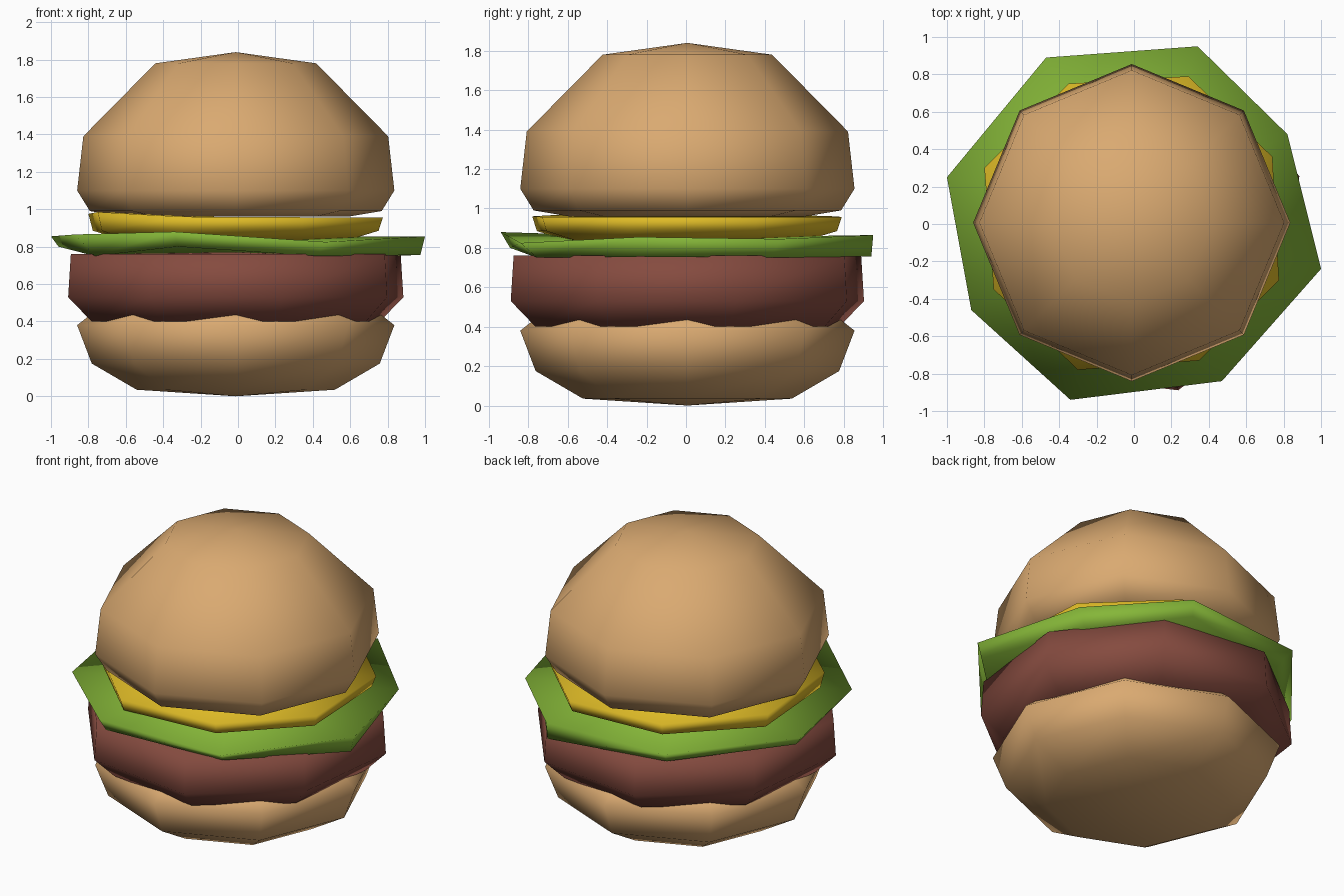
import bpy, bmesh, math

if "Cube" in bpy.data.objects:
    bpy.data.objects.remove(bpy.data.objects["Cube"], do_unlink=True)


def material(name, colour):
    m = bpy.data.materials.new(name)
    m.use_nodes = True
    m.diffuse_color = (*colour, 1)
    m.node_tree.nodes["Principled BSDF"].inputs["Base Color"].default_value = (*colour, 1)
    return m


def octagon(radius, z, turn=0, cx=-0.012, cy=0.007):
    """One level ring of eight corners."""
    angles = [math.radians(turn + 45 * i) for i in range(8)]
    return [(cx + radius * math.cos(a), cy + radius * math.sin(a), z) for a in angles]


def stack(name, rings, low, high, mat):
    """Skin rings listed from bottom to top and close both ends to a centre point."""
    bm = bmesh.new()
    loops = [[bm.verts.new(p) for p in ring] for ring in rings]
    bottom, top = bm.verts.new((-0.012, 0.007, low)), bm.verts.new((-0.012, 0.007, high))
    n = len(loops[0])
    for i in range(n):
        j = (i + 1) % n
        for a, b in zip(loops, loops[1:]):
            bm.faces.new((a[i], a[j], b[j], b[i]))
        bm.faces.new((bottom, loops[0][j], loops[0][i]))
        bm.faces.new((top, loops[-1][i], loops[-1][j]))
    bmesh.ops.recalc_face_normals(bm, faces=bm.faces)
    for f in bm.faces:
        f.smooth = True
    mesh = bpy.data.meshes.new(name)
    bm.to_mesh(mesh)
    bm.free()
    mesh.materials.append(mat)
    obj = bpy.data.objects.new(name, mesh)
    bpy.context.collection.objects.link(obj)


bread = material("toasted bread", (0.70, 0.40, 0.165))
meat = material("brown meat", (0.235, 0.07, 0.05))
leaf = material("leaf green", (0.235, 0.47, 0.04))
yellow = material("cheese yellow", (0.74, 0.50, 0.02))

# Buns
stack("bottom_bun", [octagon(r, z) for r, z in
      ((0.53, 0.035), (0.77, 0.175), (0.848, 0.38), (0.74, 0.465))], 0, 0.5, bread)
stack("top_bun", [octagon(r, z) for r, z in
      ((0.6, 0.96), (0.78, 0.99), (0.848, 1.10), (0.815, 1.39), (0.43, 1.78))], 0.96, 1.84, bread)

# Patty, turned against the buns
stack("patty", [octagon(r, z, 15.5) for r, z in
      ((0.80, 0.40), (0.93, 0.53), (0.915, 0.76))], 0.42, 0.77, meat)

# Lettuce: corner x, y, upper height, lower height, lower shrink
leaf_corners = [
    (-1.0, 0.25, 0.855, 0.80, 0.96), (-0.87, -0.46, 0.865, 0.75, 0.88),
    (-0.34, -0.94, 0.88, 0.80, 0.95), (0.47, -0.84, 0.825, 0.75, 0.90),
    (1.0, -0.24, 0.855, 0.755, 0.975), (0.82, 0.48, 0.845, 0.75, 0.90),
    (0.34, 0.95, 0.865, 0.757, 0.99), (-0.47, 0.89, 0.85, 0.76, 0.90)]
stack("lettuce", [[(x * s, y * s, b) for x, y, t, b, s in leaf_corners],
                  [(x, y, t) for x, y, t, b, s in leaf_corners]], 0.77, 0.85, leaf)

# Cheese: corner x, y, upper height
slice_corners = [
    (-0.80, 0.30, 0.975), (-0.75, -0.35, 0.985), (-0.30, -0.78, 0.96), (0.35, -0.73, 0.957),
    (0.775, -0.30, 0.957), (0.74, 0.36, 0.955), (0.29, 0.79, 0.957), (-0.35, 0.75, 0.96)]
stack("cheese", [[(x * 0.76, y * 0.76, 0.835) for x, y, z in slice_corners],
                 [(x * 0.97, y * 0.97, 0.885) for x, y, z in slice_corners],
                 slice_corners], 0.835, 0.955, yellow)
